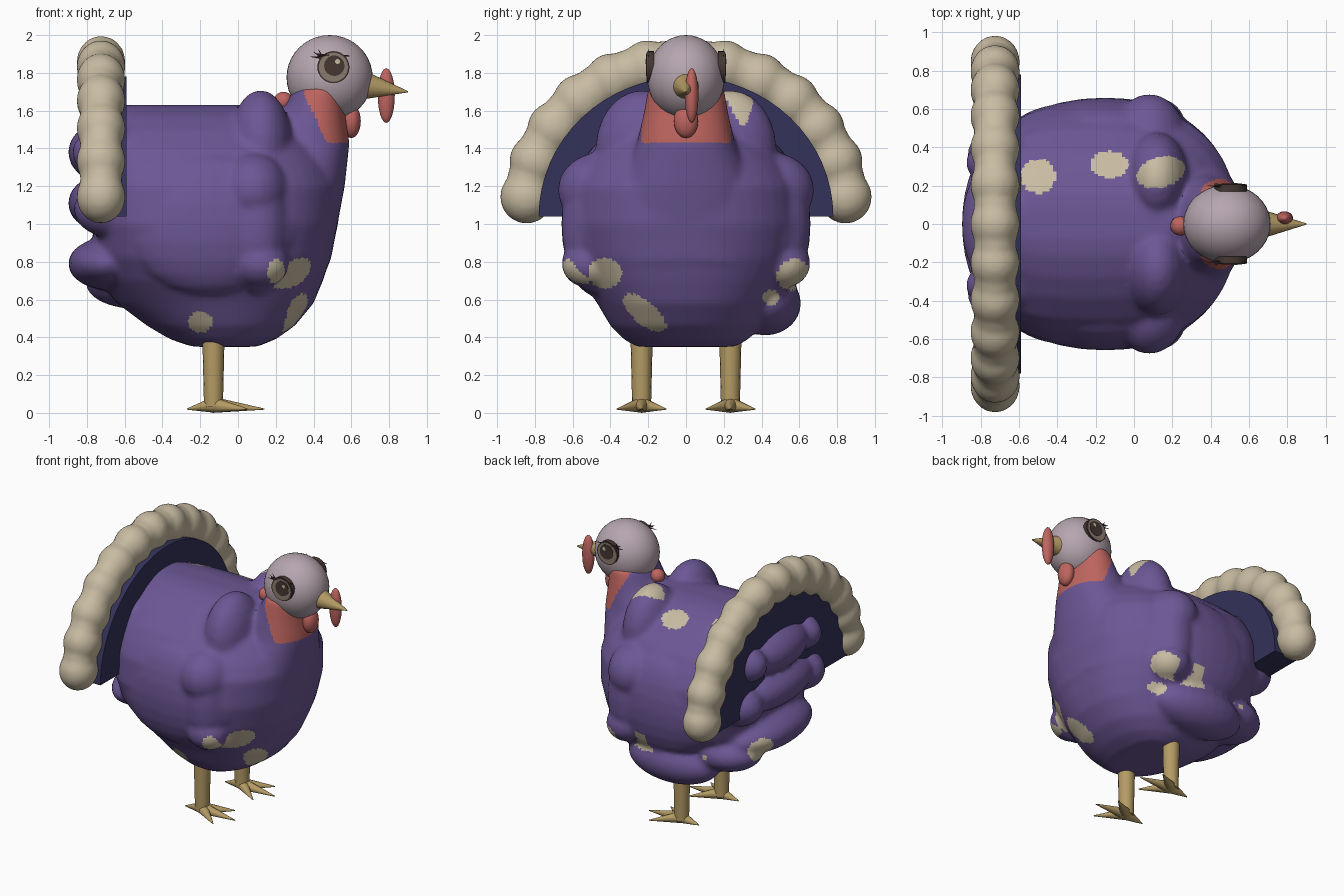
import bpy, bmesh
from math import sin, cos, pi, radians, copysign
from mathutils import Matrix, Vector

cube = bpy.data.objects.get("Cube")
if cube:
    bpy.data.objects.remove(cube, do_unlink=True)


def material(name, rgb):
    mat = bpy.data.materials.new(name)
    mat.use_nodes = True
    mat.diffuse_color = (*rgb, 1)
    mat.node_tree.nodes["Principled BSDF"].inputs["Base Color"].default_value = (*rgb, 1)
    return mat


purple = material("purple plumage", (0.15, 0.095, 0.30))
cream = material("cream feather", (0.58, 0.50, 0.36))
navy = material("navy feather", (0.034, 0.032, 0.10))
lilac = material("pale lilac skin", (0.47, 0.38, 0.43))
red = material("red skin", (0.52, 0.13, 0.115))
horn = material("yellow horn", (0.46, 0.33, 0.13))
brown = material("dark brown", (0.06, 0.038, 0.032))
taupe = material("taupe", (0.26, 0.20, 0.16))


def ball(bm, centre, radii, segments=24):
    m = Matrix.Translation(centre) @ Matrix.Diagonal((*radii, 1))
    bmesh.ops.create_uvsphere(bm, u_segments=segments, v_segments=segments // 2,
                              radius=1, matrix=m)


def spike(bm, start, end, r1, r2, segments=12):
    a, b = Vector(start), Vector(end)
    turn = (b - a).to_track_quat("Z", "Y").to_matrix().to_4x4()
    bmesh.ops.create_cone(bm, cap_ends=True, segments=segments, radius1=r1, radius2=r2,
                          depth=(b - a).length, matrix=Matrix.Translation((a + b) / 2) @ turn)


def loft(bm, sections, front_power=2.3, count=48):
    """Stack of rounded sections: height, back x, front x, half width, back squareness."""
    rings = []
    for z, back, front, half, back_power in sections:
        ring = []
        for i in range(count):
            c, s = cos(2 * pi * i / count), sin(2 * pi * i / count)
            e = 2 / (front_power if c > 0 else back_power)
            x = (back + front) / 2 + (front - back) / 2 * copysign(abs(c) ** e, c)
            ring.append(bm.verts.new((x, half * copysign(abs(s) ** e, s), z)))
        rings.append(ring)
    for low, high in zip(rings, rings[1:]):
        for i in range(count):
            j = (i + 1) % count
            bm.faces.new((low[i], low[j], high[j], high[i]))
    bm.faces.new(rings[0][::-1])
    bm.faces.new(rings[-1])


def finish(name, bm, mats, voxel=0, smooth=0):
    mesh = bpy.data.meshes.new(name)
    bm.to_mesh(mesh)
    bm.free()
    obj = bpy.data.objects.new(name, mesh)
    bpy.context.scene.collection.objects.link(obj)
    if voxel:
        # Fuse the overlapping volumes into one soft skin
        mod = obj.modifiers.new("fuse", "REMESH")
        mod.mode, mod.voxel_size = "VOXEL", voxel
        soft = obj.modifiers.new("soften", "SMOOTH")
        soft.factor, soft.iterations = 0.5, smooth
        bpy.context.view_layer.update()
        graph = bpy.context.evaluated_depsgraph_get()
        fused = bpy.data.meshes.new_from_object(obj.evaluated_get(graph))
        obj.modifiers.clear()
        obj.data = fused
    obj.data.materials.clear()
    for mat in mats:
        obj.data.materials.append(mat)
    obj.data.shade_smooth()
    obj.data.set_sharp_from_angle(angle=radians(50))
    return obj


# Body: trunk, neck, wings, shoulders and rump feathers fused together
bm = bmesh.new()
loft(bm, [(0.35, -0.24, 0.10, 0.26, 2), (0.39, -0.36, 0.20, 0.33, 2), (0.46, -0.48, 0.30, 0.40, 2),
          (0.58, -0.64, 0.40, 0.47, 2), (0.70, -0.74, 0.45, 0.55, 2.2),
          (0.82, -0.77, 0.49, 0.61, 2.6), (1.0, -0.76, 0.53, 0.64, 3.4),
          (1.2, -0.76, 0.54, 0.62, 3.6), (1.3, -0.76, 0.50, 0.57, 3.6),
          (1.4, -0.76, 0.43, 0.50, 3.6), (1.5, -0.72, 0.34, 0.39, 3.6),
          (1.57, -0.69, 0.28, 0.28, 3.6), (1.615, -0.66, 0.24, 0.17, 3.6),
          (1.63, -0.64, 0.20, 0.08, 3.6)])
loft(bm, [(0.8, -0.1, 0.49, 0.44, 2), (1.2, 0.0, 0.565, 0.36, 2), (1.43, 0.12, 0.59, 0.26, 2),
          (1.58, 0.22, 0.57, 0.225, 2), (1.72, 0.30, 0.56, 0.2, 2)])
for s in (-1, 1):
    ball(bm, (-0.15, s * 0.48, 1.0), (0.46, 0.18, 0.38))
    ball(bm, (0.10, s * 0.48, 1.0), (0.17, 0.18, 0.37))
    ball(bm, (0.08, s * 0.45, 1.18), (0.19, 0.23, 0.2))
    ball(bm, (0.12, s * 0.51, 0.79), (0.15, 0.15, 0.13))
    ball(bm, (0.12, s * 0.23, 1.40), (0.17, 0.25, 0.31))
    ball(bm, (-0.68, s * 0.32, 1.38), (0.20, 0.13, 0.14))
    ball(bm, (-0.68, s * 0.36, 1.08), (0.19, 0.16, 0.15))
# Horizontal ridges of rump feathers
for z, width, height in ((1.38, 0.36, 0.17), (1.11, 0.44, 0.16), (0.79, 0.42, 0.14)):
    ball(bm, (-0.68, 0, z), (0.22, width, height), 32)
# The left flank hangs lower than the right
ball(bm, (-0.2, 0.42, 0.58), (0.36, 0.19, 0.17))
ball(bm, (-0.54, 0.30, 0.69), (0.27, 0.22, 0.14))
body = finish("body", bm, [purple, cream, red], 0.018, 8)

# Cream spots: facing direction, centre, radii and tilt in the facing plane
TOP, RIGHT, FRONT, REAR = (Vector(v) for v in (
    (0, 0, 1), (0, -1, 0), (1, 0, 0), (-1, 0, 0)))
spots = [(TOP, -0.50, 0.25, 0.09, 0.09, 0), (TOP, -0.13, 0.31, 0.10, 0.07, 0),
         (TOP, 0.14, 0.27, 0.13, 0.08, 15), (FRONT, -0.43, 0.74, 0.09, 0.08, 0),
         (FRONT, -0.22, 0.53, 0.14, 0.06, -40), (FRONT, 0.57, 0.73, 0.09, 0.08, 30),
         (FRONT, 0.45, 0.61, 0.045, 0.04, 0), (RIGHT, 0.20, 0.75, 0.045, 0.065, 0),
         (RIGHT, -0.20, 0.48, 0.065, 0.055, 0), (REAR, 0.29, 0.75, 0.09, 0.08, 0)]


def spotted(c, n):
    for facing, u, v, ru, rv, tilt in spots:
        if n.dot(facing) < 0.05:
            continue
        du = (c.y if facing.x else c.x) - u
        dv = (c.y if facing.z else c.z) - v
        t = radians(tilt)
        if ((du * cos(t) + dv * sin(t)) / ru) ** 2 + ((dv * cos(t) - du * sin(t)) / rv) ** 2 < 1:
            return True
    return False


for face in body.data.polygons:
    c = face.center
    if c.x > 0.35 and abs(c.y) < 0.27 and c.z > 1.43 + max(0, 0.47 - c.x) * 2.2:
        face.material_index = 2
    elif spotted(c, face.normal):
        face.material_index = 1

# Tail fan: scalloped cream rim around a navy half disc
bm = bmesh.new()
for i in range(25):
    a = radians(7 + 166 / 24 * i)
    size = 0.122 if i % 2 else 0.142
    ball(bm, (-0.725, 0.85 * cos(a), 1.045 + 0.81 * sin(a)), (size * 0.92, size, size))
finish("tail_rim", bm, [cream], 0.018, 6)

bm = bmesh.new()
arc = [radians(180 * i / 32) for i in range(33)]
disc = bm.faces.new([bm.verts.new((-0.785, 0.78 * cos(a), 1.04 + 0.74 * sin(a))) for a in arc])
solid = bmesh.ops.extrude_face_region(bm, geom=[disc])
bmesh.ops.translate(bm, vec=(0.195, 0, 0),
                    verts=[v for v in solid["geom"] if isinstance(v, bmesh.types.BMVert)])
bmesh.ops.recalc_face_normals(bm, faces=bm.faces)
finish("tail_fan", bm, [navy])

# Head, beak and hanging red skin
bm = bmesh.new()
ball(bm, (0.485, 0, 1.775), (0.228, 0.205, 0.225), 40)
finish("head", bm, [lilac])
bm = bmesh.new()
spike(bm, (0.66, 0, 1.735), (0.9, 0, 1.70), 0.078, 0.003, 16)
finish("beak", bm, [horn])
bm = bmesh.new()
ball(bm, (0.785, 0.03, 1.68), (0.045, 0.036, 0.145))
finish("snood", bm, [red])
bm = bmesh.new()
ball(bm, (0.60, 0, 1.545), (0.05, 0.065, 0.09))
finish("wattle", bm, [red])
bm = bmesh.new()
ball(bm, (0.24, -0.01, 1.65), (0.05, 0.05, 0.05))
finish("nape_skin", bm, [red])

for s, side in ((-1, "right"), (1, "left")):
    # Eye: stacked thin discs
    for part, mat, size, proud, dx, dz in (
            ("eye_rim", brown, 0.085, 0.205, 0, 0), ("eye_white", taupe, 0.077, 0.208, 0, 0),
            ("iris", brown, 0.054, 0.211, 0.005, 0.008),
            ("eye_glint", cream, 0.013, 0.214, 0.022, 0.03)):
        bm = bmesh.new()
        spike(bm, (0.505 + dx, s * 0.17, 1.83 + dz), (0.505 + dx, s * proud, 1.83 + dz),
              size, size, 28)
        finish(f"{side}_{part}", bm, [mat])
    bm = bmesh.new()
    for x, z in ((0.385, 1.885), (0.40, 1.91), (0.425, 1.925)):
        spike(bm, (0.45, s * 0.195, 1.88), (x, s * 0.20, z), 0.006, 0.001, 6)
    spike(bm, (0.42, s * 0.205, 1.895), (0.59, s * 0.20, 1.89), 0.007, 0.003, 6)
    finish(f"{side}_lashes", bm, [brown])

    # Leg and toes
    y = s * 0.235
    bm = bmesh.new()
    spike(bm, (-0.13, y, 0.03), (-0.13, y, 0.45), 0.05, 0.06, 16)
    finish(f"{side}_leg", bm, [horn])
    bm = bmesh.new()
    for x, dy in ((0.14, 0), (0.05, 0.13), (0.05, -0.13), (-0.27, 0)):
        spike(bm, (-0.13, y, 0.042), (x, y + dy, 0.02), 0.042, 0.003)
    finish(f"{side}_foot", bm, [horn])
